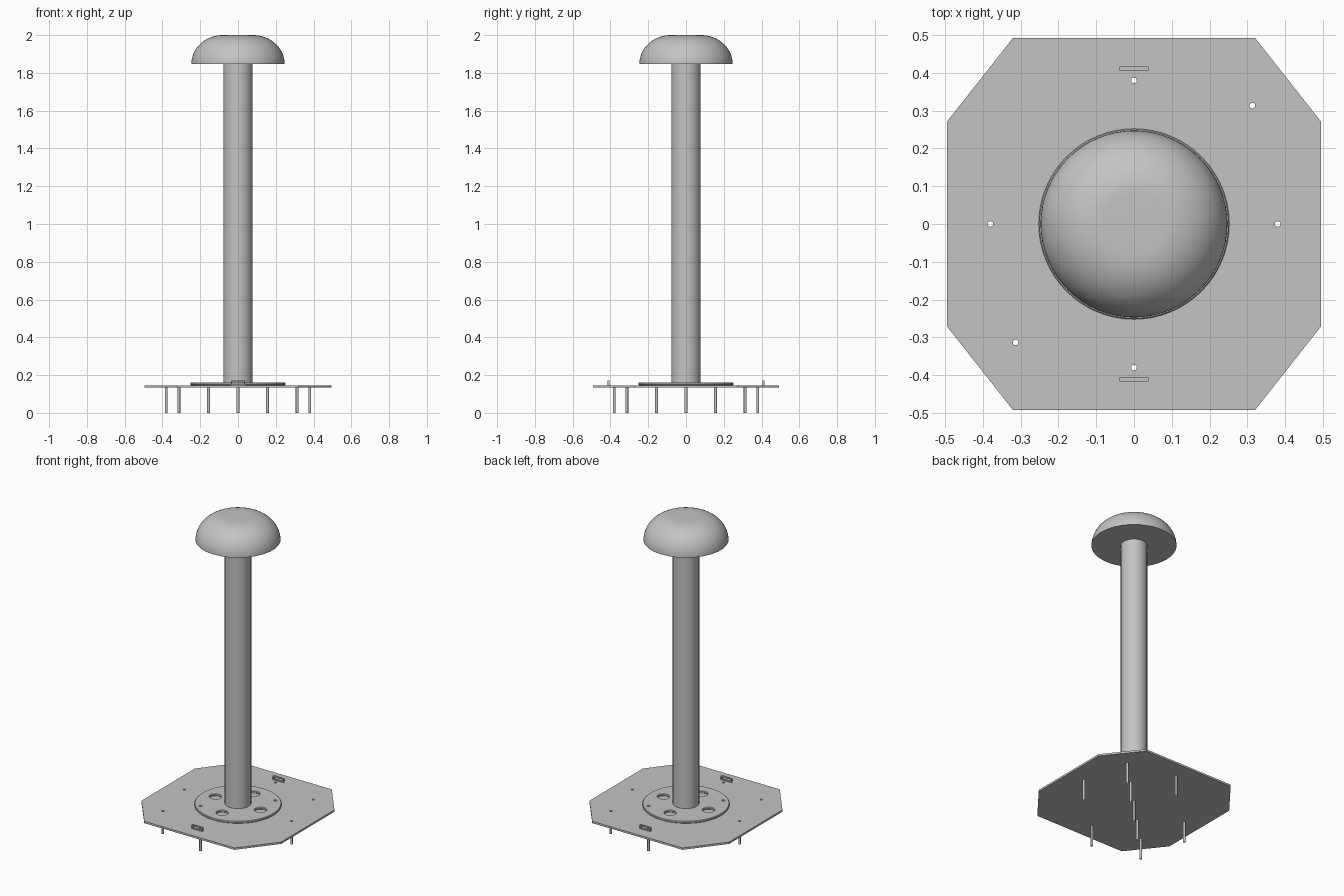
import bpy, bmesh, math

if "Cube" in bpy.data.objects:
    bpy.data.objects.remove(bpy.data.objects["Cube"])

grey = bpy.data.materials.new("light grey")
grey.use_nodes = True
grey.diffuse_color = (0.55, 0.55, 0.55, 1)
grey.node_tree.nodes["Principled BSDF"].inputs["Base Color"].default_value = grey.diffuse_color


def finish(obj, smooth=True):
    obj.data.materials.clear()
    obj.data.materials.append(grey)
    bpy.ops.object.select_all(action='DESELECT')
    obj.select_set(True)
    bpy.context.view_layer.objects.active = obj
    if smooth:
        bpy.ops.object.shade_smooth_by_angle(angle=math.radians(35))
    return obj


def circle(x, y, r, n):
    return [(x + r * math.cos(math.tau * i / n), y + r * math.sin(math.tau * i / n)) for i in range(n)]


def sheet(name, loops, z0, z1, bevel=0):
    """Flat plate from an outline and hole loops."""
    cu = bpy.data.curves.new(name, 'CURVE')
    cu.dimensions = '2D'
    cu.fill_mode = 'BOTH'
    cu.extrude = (z1 - z0) / 2 - bevel
    cu.bevel_depth = bevel
    cu.bevel_resolution = 0
    cu.offset = -bevel
    for pts in loops:
        s = cu.splines.new('POLY')
        s.points.add(len(pts) - 1)
        for p, (x, y) in zip(s.points, pts):
            p.co = (x, y, 0, 1)
        s.use_cyclic_u = True
    obj = bpy.data.objects.new(name, cu)
    bpy.context.collection.objects.link(obj)
    bpy.ops.object.select_all(action='DESELECT')
    obj.select_set(True)
    bpy.context.view_layer.objects.active = obj
    bpy.ops.object.convert(target='MESH')
    obj = bpy.context.view_layer.objects.active
    obj.location.z = (z0 + z1) / 2
    return finish(obj)


def lathe(name, profile, steps=64):
    """Spin an (r, z) profile about the vertical axis."""
    bm = bmesh.new()
    vs = [bm.verts.new((r, 0, z)) for r, z in profile]
    es = [bm.edges.new(pair) for pair in zip(vs, vs[1:])]
    bmesh.ops.spin(bm, geom=vs + es, cent=(0, 0, 0), axis=(0, 0, 1),
                   angle=math.tau, steps=steps, use_duplicate=False)
    bmesh.ops.remove_doubles(bm, verts=bm.verts, dist=1e-5)
    bmesh.ops.recalc_face_normals(bm, faces=bm.faces)
    me = bpy.data.meshes.new(name)
    bm.to_mesh(me)
    bm.free()
    obj = bpy.data.objects.new(name, me)
    bpy.context.collection.objects.link(obj)
    return finish(obj)


PLATE_BOTTOM, PLATE_TOP, DISC_TOP, DOME_BOTTOM = 0.134, 0.146, 0.16, 1.847
PIN_R = 0.0075
outer_pins = [(0.38, 0), (-0.38, 0), (0, 0.38), (0, -0.38), (0.313, 0.313), (-0.313, -0.313)]
inner_pins = [(0.156, 0.156), (-0.156, -0.156)]

# Octagonal base plate with pin holes
quarter = [(0.495, 0.27), (0.32, 0.492)]
outline = quarter + [(-x, y) for x, y in reversed(quarter)]
outline += [(-x, -y) for x, y in outline]
sheet("base_plate", [outline] + [circle(x, y, PIN_R, 12) for x, y in outer_pins + inner_pins],
      PLATE_BOTTOM, PLATE_TOP)

# Mounting disc with four round openings
openings = [circle(0.16 * x, 0.16 * y, 0.034, 32) for x, y in [(1, 0), (-1, 0), (0, 1), (0, -1)]]
pin_holes = [circle(x, y, PIN_R, 12) for x, y in inner_pins]
sheet("mounting_disc", [circle(0, 0, 0.252, 64)] + openings + pin_holes, PLATE_TOP, DISC_TOP, 0.003)

# Column
lathe("column", [(0.077, DISC_TOP - 0.005), (0.077, DOME_BOTTOM)])

# Domed cap with a flat crown and a flat underside
arc = [(0.08 + 0.167 * math.cos(a), DOME_BOTTOM + 0.153 * math.sin(a))
       for a in (math.pi / 2 * i / 16 for i in range(17))]
lathe("dome_cap", [(0, DOME_BOTTOM)] + arc + [(0, 2.0)])

# Hollow pins under the plate
for i, (x, y) in enumerate(outer_pins + inner_pins + [(0, 0)]):
    pin = lathe(f"pin_{i + 1}", [(PIN_R, 0), (PIN_R, PLATE_TOP)], 12)
    pin.location = (x, y, 0)

# Small loop handles, front and back
for name, y in (("front_handle", -0.41), ("back_handle", 0.41)):
    outer = [(-0.038, 0), (0.038, 0), (0.038, 0.025), (-0.038, 0.025)]
    inner = [(-0.031, 0.006), (0.031, 0.006), (0.031, 0.019), (-0.031, 0.019)]
    handle = sheet(name, [outer, inner], -0.006, 0.006)
    handle.rotation_euler.x = math.pi / 2
    handle.location = (0, y, PLATE_TOP)
